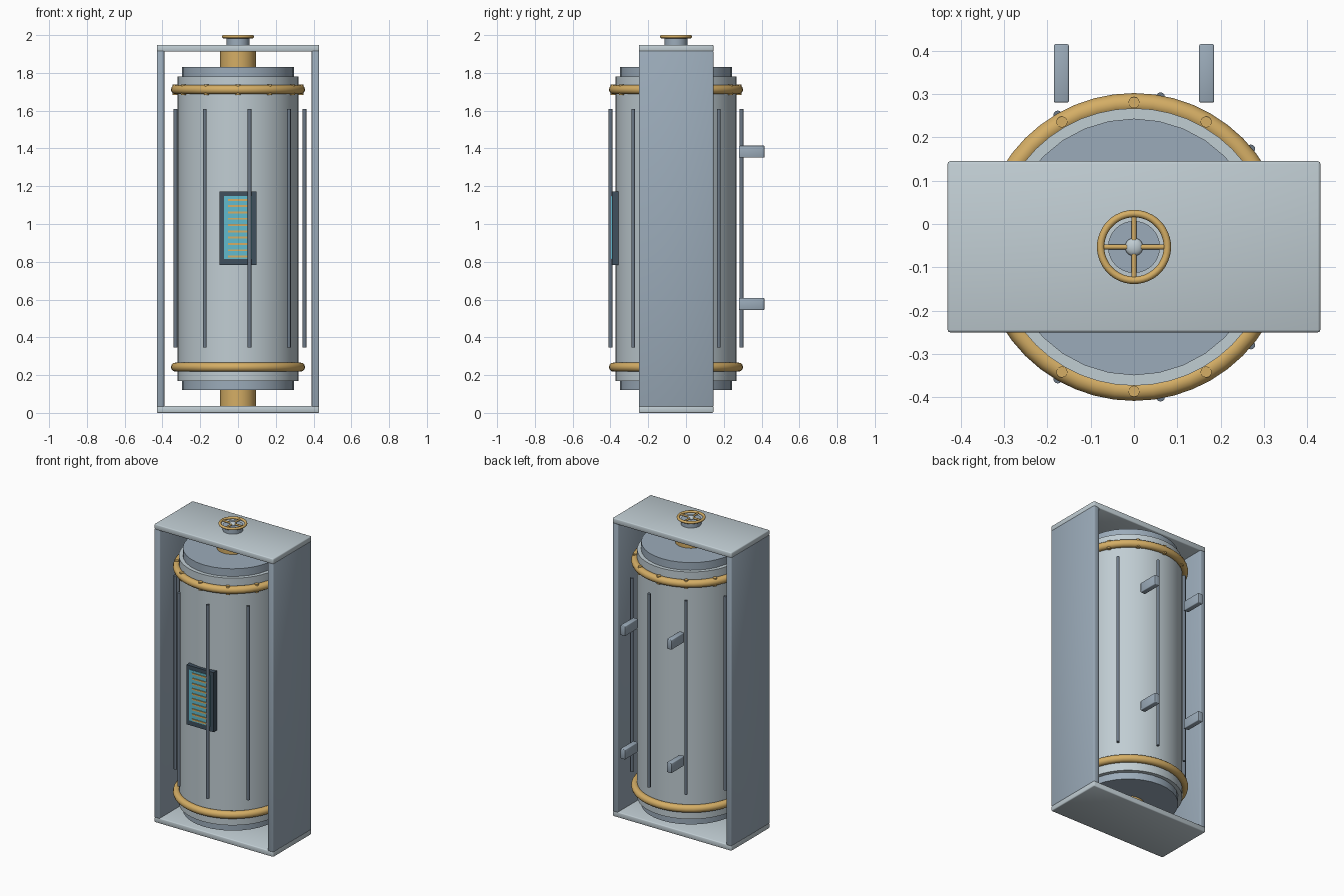
import bpy, math
from mathutils import Vector

cube = bpy.data.objects.get("Cube")
if cube:
    bpy.data.objects.remove(cube, do_unlink=True)

CY = -0.053  # tank axis in y


def material(name, rgb):
    m = bpy.data.materials.new(name)
    m.use_nodes = True
    m.diffuse_color = (*rgb, 1)
    bsdf = next(n for n in m.node_tree.nodes if n.type == "BSDF_PRINCIPLED")
    bsdf.inputs["Base Color"].default_value = (*rgb, 1)
    return m


LIGHT = material("pale steel", (0.53, 0.61, 0.65))
STEEL = material("blue grey steel", (0.33, 0.41, 0.49))
GOLD = material("brass", (0.66, 0.42, 0.13))
ROD = material("dark steel", (0.15, 0.19, 0.24))
DARK = material("slate", (0.05, 0.08, 0.11))
CYAN = material("cyan glass", (0.12, 0.5, 0.62))


def finish(name, mat, smooth=None):
    ob = bpy.context.object
    ob.name = name
    ob.data.materials.append(mat)
    if smooth:
        bpy.ops.object.shade_smooth_by_angle(angle=math.radians(smooth))
    return ob


def box(name, mat, x, y, z, bevel=0):
    """Box from (min, max) ranges, optionally with soft bevelled edges."""
    bpy.ops.mesh.primitive_cube_add(size=1, location=[(a + b) / 2 for a, b in (x, y, z)])
    bpy.context.object.scale = [b - a for a, b in (x, y, z)]
    bpy.ops.object.transform_apply(location=False, rotation=False, scale=True)
    ob = finish(name, mat)
    if bevel:
        mod = ob.modifiers.new("soft edges", "BEVEL")
        mod.width, mod.segments = bevel, 2
        bpy.ops.object.shade_smooth()
    return ob


def cylinder(name, mat, r, z0, z1, x=0, y=CY, sides=32):
    bpy.ops.mesh.primitive_cylinder_add(vertices=sides, radius=r, depth=z1 - z0,
                                        location=(x, y, (z0 + z1) / 2))
    return finish(name, mat, 35)


def ring(name, major, minor, z):
    bpy.ops.mesh.primitive_torus_add(major_radius=major, minor_radius=minor, location=(0, CY, z),
                                     major_segments=48, minor_segments=12)
    return finish(name, GOLD, 60)


def around(count, radius):
    """Positions evenly spaced round the tank axis."""
    for i in range(count):
        a = math.tau * i / count
        yield i, radius * math.cos(a), CY + radius * math.sin(a)


# Outer frame: two end plates and two side walls
depth = (-0.25, 0.145)
box("bottom_plate", LIGHT, (-0.43, 0.43), depth, (0, 0.036), 0.006)
box("top_plate", LIGHT, (-0.43, 0.43), depth, (1.912, 1.948), 0.006)
for side, s in (("left", 1), ("right", -1)):
    box(side + "_wall", STEEL, sorted((s * 0.39, s * 0.43)), depth, (0.03, 1.918), 0.006)

# Tank body, end caps and necks
cylinder("tank_body", LIGHT, 0.32, 0.168, 1.782, sides=48)
cylinder("lower_cap", STEEL, 0.296, 0.122, 0.18)
cylinder("upper_cap", STEEL, 0.296, 1.77, 1.832)
cylinder("lower_neck", GOLD, 0.095, 0.03, 0.13)
cylinder("upper_neck", GOLD, 0.095, 1.825, 1.915)

# Brass bands, with rivets on the upper one
ring("lower_band", 0.331, 0.024, 0.242)
ring("upper_band", 0.331, 0.024, 1.711)
for i, x, y in around(12, 0.333):
    cylinder(f"rivet_{i + 1}", GOLD, 0.013, 1.684, 1.738, x, y, 12)

# Vertical rods round the tank
for i, x, y in around(9, 0.352):
    cylinder(f"rod_{i + 1}", ROD, 0.01, 0.345, 1.61, x, y, 12)

# Front gauge panel with glass and brass bars
box("panel_frame", DARK, (-0.098, 0.098), (-0.393, -0.34), (0.783, 1.172))
box("panel_glass", CYAN, (-0.075, 0.075), (-0.396, -0.39), (0.815, 1.147))
for i in range(10):
    z = 0.828 + i * 0.0333
    box(f"panel_bar_{i + 1}", GOLD, (-0.053, 0.053), (-0.401, -0.394), (z - 0.005, z + 0.005))

# Rear mounting brackets
for side, s in (("left", 1), ("right", -1)):
    for level, z in (("lower", 0.577), ("upper", 1.383)):
        box(f"{level}_{side}_bracket", STEEL, sorted((s * 0.15, s * 0.185)),
            (0.28, 0.415), (z - 0.032, z + 0.032), 0.004)

# Valve on the top: stem, hand wheel, spokes and hub
cylinder("valve_stem", STEEL, 0.06, 1.94, 1.982)
ring("valve_wheel", 0.077, 0.0085, 1.9915)
for i in range(2):
    bpy.ops.mesh.primitive_cylinder_add(vertices=10, radius=0.006, depth=0.15,
                                        location=(0, CY, 1.99),
                                        rotation=(math.pi / 2, 0, i * math.pi / 2))
    finish(f"wheel_spoke_{i + 1}", GOLD, 40)
bpy.ops.mesh.primitive_uv_sphere_add(segments=20, ring_count=12, radius=0.021,
                                     location=(0, CY, 1.988))
bpy.context.object.scale.z = 0.57
finish("wheel_hub", LIGHT, 60)
